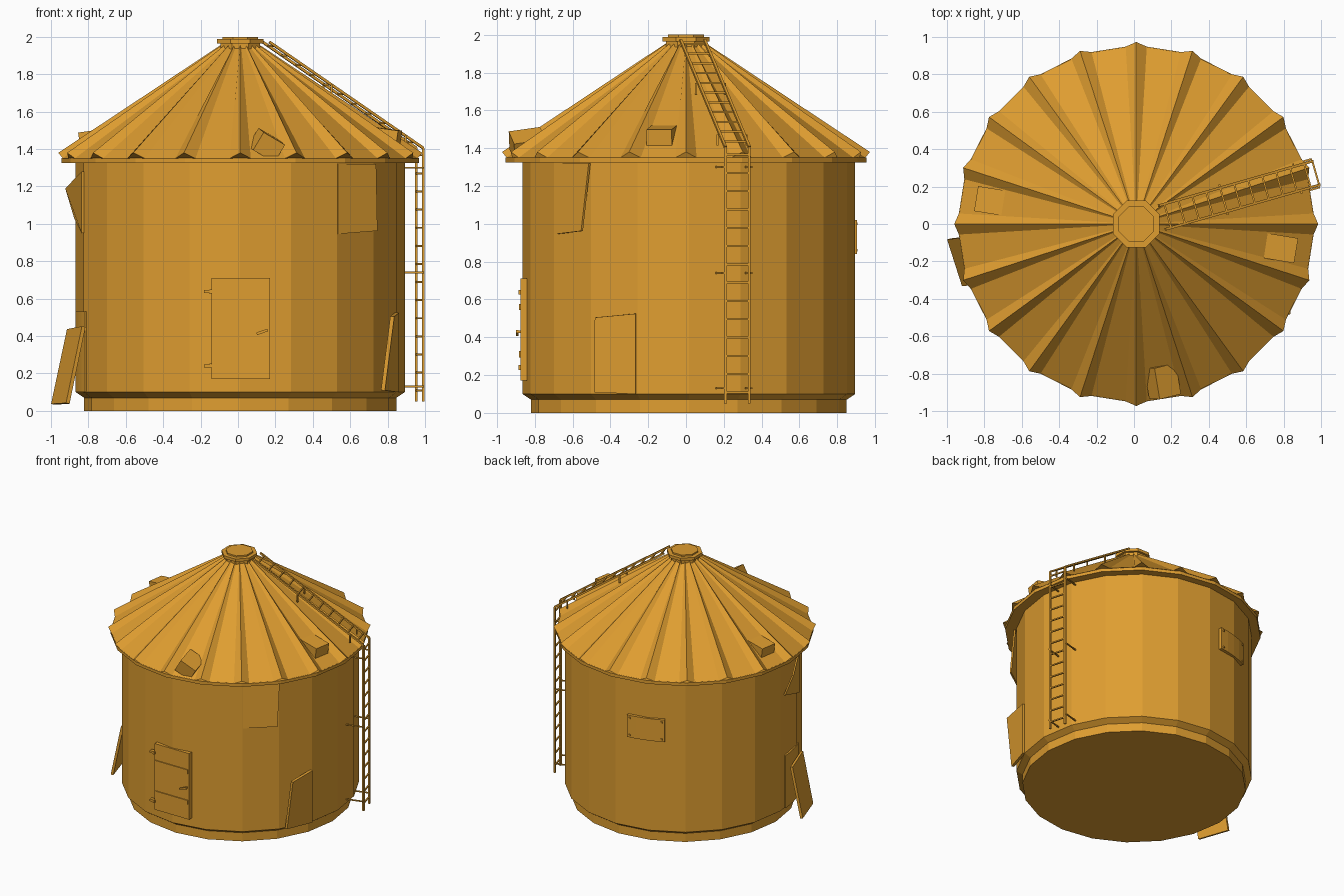
import bpy, bmesh
from math import sin, cos, radians, pi
from mathutils import Matrix, Vector

old = bpy.data.objects.get("Cube")
if old:
    bpy.data.objects.remove(old, do_unlink=True)

OCHRE = (0.74, 0.34, 0.03, 1)
mat = bpy.data.materials.new("ochre_metal")
mat.use_nodes = True
mat.diffuse_color = OCHRE
mat.node_tree.nodes["Principled BSDF"].inputs["Base Color"].default_value = OCHRE

CX, BODY_Y = 0.012, 0.015
SIDES = 20


def finish(name, bm):
    bmesh.ops.recalc_face_normals(bm, faces=bm.faces)
    me = bpy.data.meshes.new(name)
    bm.to_mesh(me)
    bm.free()
    me.materials.append(mat)
    ob = bpy.data.objects.new(name, me)
    bpy.context.collection.objects.link(ob)
    return ob


def polar(r, deg, z, cy=BODY_Y):
    a = radians(deg)
    return Vector((CX + r * cos(a), cy + r * sin(a), z))


def loft(bm, rings):
    """Skin closed rings of points and cap both ends."""
    rows = [[bm.verts.new(p) for p in ring] for ring in rings]
    for low, high in zip(rows, rows[1:]):
        n = len(low)
        for i in range(n):
            j = (i + 1) % n
            bm.faces.new((low[i], low[j], high[j], high[i]))
    bm.faces.new(rows[0][::-1])
    bm.faces.new(rows[-1])


def lathe(name, profile, sides, cy, turn=0):
    bm = bmesh.new()
    loft(bm, [[polar(r, turn + 360 * i / sides, z, cy) for i in range(sides)]
              for r, z in profile])
    return finish(name, bm)


def add_box(bm, centre, size, rot=Matrix()):
    m = Matrix.Translation(centre) @ rot @ Matrix.Diagonal((*size, 1))
    bmesh.ops.create_cube(bm, size=1, matrix=m)


def add_beam(bm, p, q, w=0.012):
    p, q = Vector(p), Vector(q)
    rot = (q - p).to_track_quat('Z', 'Y').to_matrix().to_4x4()
    add_box(bm, (p + q) / 2, (w, w, (q - p).length), rot)


def sheet(name, corners, thick):
    bm = bmesh.new()
    bm.faces.new([bm.verts.new(c) for c in corners])
    ob = finish(name, bm)
    mod = ob.modifiers.new("thickness", 'SOLIDIFY')
    mod.thickness = thick
    mod.offset = 0
    return ob


def wall_patch(name, az0, az1, z0, z1, r0, r1, steps=4):
    """Thin plate that follows the round wall."""
    bm = bmesh.new()
    loft(bm, [[polar(r, az0 + (az1 - az0) * i / steps, z)
               for r, z in ((r0, z0), (r1, z0), (r1, z1), (r0, z1))]
              for i in range(steps + 1)])
    return finish(name, bm)


# Tank wall with its narrower plinth
lathe("tank_body", [(0.835, 0), (0.835, 0.07), (0.88, 0.1), (0.88, 1.34)], SIDES, BODY_Y)
lathe("eave_ring", [(0.955, 1.325), (0.955, 1.352)], SIDES, 0)

# Roof: flat panels between raised triangular seams
low, high = [], []
for i in range(SIDES):
    for off, lift in ((-3.4, 0), (0, 1), (3.4, 0)):
        az = i * 360 / SIDES + off
        low.append(polar(0.95 + 0.023 * lift, az, 1.35 + 0.03 * lift, 0))
        high.append(polar(0.09, az, 1.95 + 0.015 * lift, 0))
bm = bmesh.new()
loft(bm, [low, high])
finish("roof", bm)

# Octagonal cap
lathe("cap_neck", [(0.115, 1.93), (0.115, 1.97)], 8, 0, 22.5)
lathe("cap_flange", [(0.135, 1.965), (0.135, 1.988)], 8, 0, 22.5)
lathe("cap_lid", [(0.103, 1.985), (0.103, 2.0)], 8, 0, 22.5)

# Roof vents; the front one has tipped over
for name, r, az, z, roll in (("left_vent", 0.775, -9.5, 1.455, 0),
                             ("right_vent", 0.775, 171, 1.445, 0),
                             ("front_vent", 0.85, -80.5, 1.42, -30)):
    bm = bmesh.new()
    rot = (Matrix.Rotation(radians(az), 4, 'Z') @ Matrix.Rotation(radians(8), 4, 'Y')
           @ Matrix.Rotation(radians(roll), 4, 'X'))
    add_box(bm, polar(r, az, z, 0), (0.17, 0.135, 0.11), rot)
    finish(name, bm)

# Ladders
side = Vector((-sin(radians(16)), cos(radians(16)), 0)) * 0.066
out = Vector((cos(radians(16)), sin(radians(16)), 0))


def ladder(name, foot, top, rungs):
    foot, top = Vector(foot), Vector(top)
    bm = bmesh.new()
    for s in (side, -side):
        add_beam(bm, foot + s, top + s, 0.014)
    for i in range(rungs):
        p = foot.lerp(top, (i + 0.6) / rungs)
        add_beam(bm, p - side, p + side, 0.01)
    return finish(name, bm)


foot, bend, peak = Vector((0.972, 0.272, 0.05)), Vector((0.972, 0.272, 1.405)), Vector((0.15, 0.035, 1.972))
ladder("wall_ladder", foot, bend, 14)
ladder("roof_ladder", bend, peak, 11)
bm = bmesh.new()
for s in (side * 1.2, -side * 1.2):
    for z in (0.13, 0.74, 1.3):
        p = Vector((foot.x, foot.y, z)) + s
        add_beam(bm, p, p - out * 0.14, 0.009)
    for t in (0.12, 0.6):
        p = bend.lerp(peak, t) + s
        add_beam(bm, p, p - Vector((0, 0, 0.06)), 0.01)
finish("ladder_brackets", bm)

# Door with straps, hinges and handle
bm = bmesh.new()
add_box(bm, (0.014, -0.85, 0.44), (0.312, 0.05, 0.54))
finish("door", bm)
bm = bmesh.new()
for z in (0.31, 0.56):
    add_box(bm, (0.014, -0.876, z), (0.295, 0.014, 0.034))
finish("door_straps", bm)
bm = bmesh.new()
for z in (0.24, 0.637):
    add_box(bm, (-0.158, -0.868, z), (0.05, 0.03, 0.016))
    add_box(bm, (-0.145, -0.872, z), (0.014, 0.03, 0.024))
finish("door_hinges", bm)
bm = bmesh.new()
add_beam(bm, (0.1, -0.893, 0.412), (0.158, -0.893, 0.432), 0.014)
add_beam(bm, (0.15, -0.87, 0.429), (0.15, -0.897, 0.429), 0.014)
finish("door_handle", bm)

# Bolted plate on the back
wall_patch("back_plate", 97, 116, 0.84, 1.02, 0.86, 0.895)
bm = bmesh.new()
for az in (98.5, 114.5):
    for z in (0.86, 1.0):
        add_box(bm, polar(0.895, az, z), (0.012, 0.012, 0.012),
                Matrix.Rotation(radians(az), 4, 'Z'))
finish("plate_bolts", bm)

# Loose wall sheets
sheet("upper_left_sheet", [(0.53, -0.69, 0.945), (0.742, -0.55, 0.962),
                           (0.735, -0.51, 1.32), (0.53, -0.69, 1.32)], 0.012)
sheet("lower_left_sheet", [(0.775, -0.485, 0.11), (0.85, -0.265, 0.1),
                           (0.85, -0.265, 0.525), (0.825, -0.48, 0.505)], 0.022)
sheet("upper_right_sheet", [(-0.83, -0.27, 0.95), (-0.83, -0.27, 1.28),
                            (-0.918, -0.07, 1.19), (-0.87, -0.03, 1.03)], 0.012)
wall_patch("right_wall_patch", 184, 200, 0.1, 0.53, 0.86, 0.884)
sheet("fallen_sheet", [(-0.99, -0.08, 0.035), (-0.91, -0.33, 0.04),
                       (-0.825, -0.32, 0.45), (-0.905, -0.07, 0.435)], 0.02)
